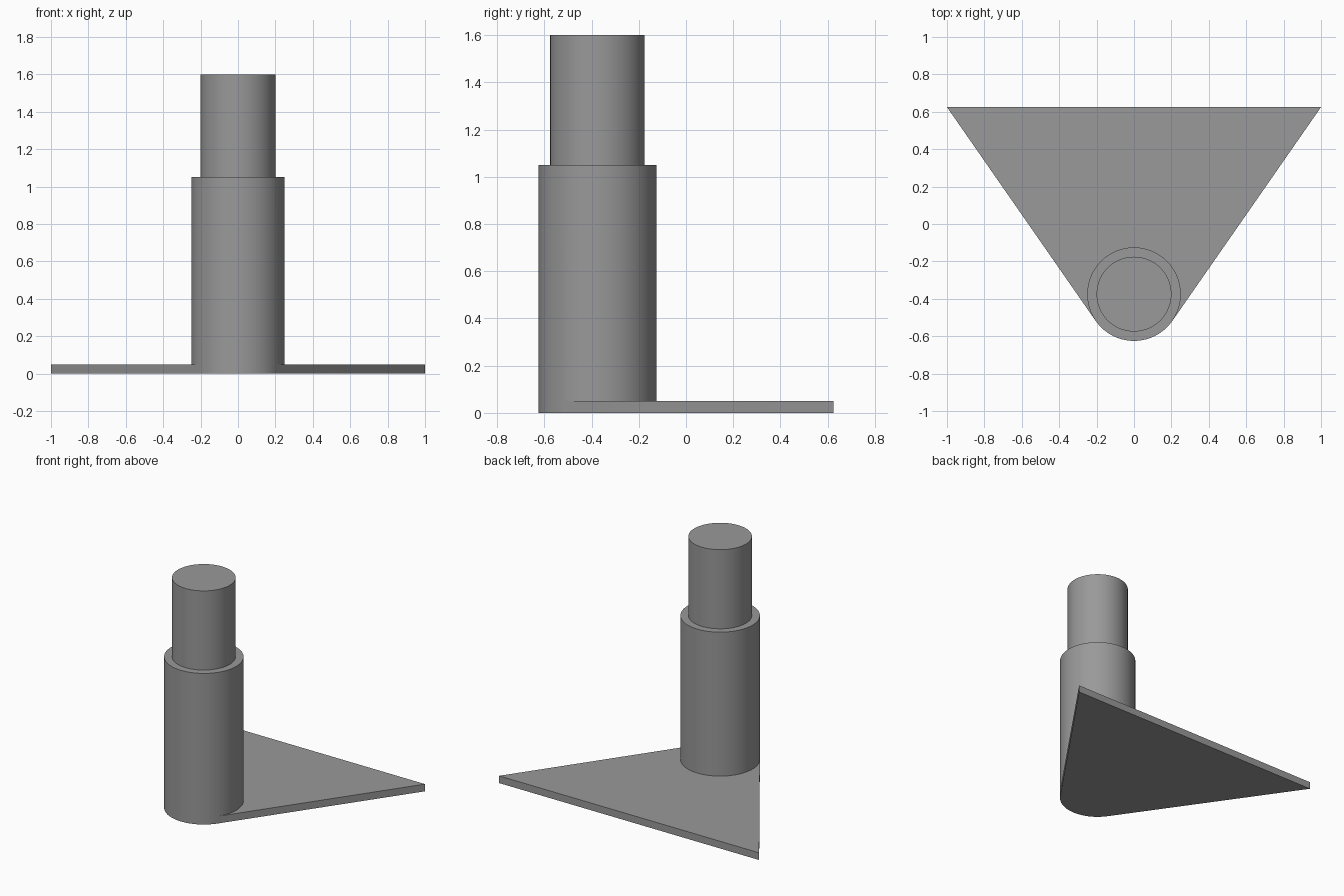
import bpy, bmesh, math

if "Cube" in bpy.data.objects:
    bpy.data.objects.remove(bpy.data.objects["Cube"])

CY = -0.375            # axis of the column
R, R_TOP = 0.25, 0.20  # column radii
PLATE, STEP, TOP = 0.05, 1.05, 1.60
BACK, HALF = 0.625, 1.0
N_FRONT, N_BACK = 28, 68

grey = bpy.data.materials.new("mid grey")
grey.diffuse_color = (0.32, 0.32, 0.32, 1)
grey.use_nodes = True
grey.node_tree.nodes["Principled BSDF"].inputs["Base Color"].default_value = grey.diffuse_color


def finish(bm, name):
    bmesh.ops.recalc_face_normals(bm, faces=bm.faces)
    me = bpy.data.meshes.new(name)
    bm.to_mesh(me)
    bm.free()
    me.materials.append(grey)
    ob = bpy.data.objects.new(name, me)
    bpy.context.collection.objects.link(ob)
    bpy.ops.object.select_all(action='DESELECT')
    ob.select_set(True)
    bpy.context.view_layer.objects.active = ob
    bpy.ops.object.shade_smooth_by_angle(angle=math.radians(30))
    return ob


# Angle at which the plate's slanted side touches the column
tangent = math.atan2(BACK - CY, HALF) - math.acos(R / math.hypot(HALF, BACK - CY))
left, right = math.pi - tangent, 2 * math.pi + tangent


def arc(a, b, n):
    return [a + (b - a) * i / n for i in range(n + 1)]


front = arc(left, right, N_FRONT)
back = arc(right, left + 2 * math.pi, N_BACK)

# Base plate and lower column as one closed body
bm = bmesh.new()


def ring(angles, r, z):
    return [bm.verts.new((r * math.cos(a), CY + r * math.sin(a), z)) for a in angles]


bottom = ring(front, R, 0)
mid = ring(back, R, PLATE)
upper = ring(front + back[1:-1], R, STEP)
corners = {(s, z): bm.verts.new((s * HALF, BACK, z)) for s in (-1, 1) for z in (0, PLATE)}
bl, br, tl, tr = (corners[k] for k in ((-1, 0), (1, 0), (-1, PLATE), (1, PLATE)))

bm.faces.new(bottom + [br, bl])                  # underside
bm.faces.new(mid + [tl, tr])                     # plate top around the column
bm.faces.new([bl, br, tr, tl])                   # rear edge
bm.faces.new([bottom[-1], br, tr, mid[0]])       # right edge
bm.faces.new([bl, bottom[0], mid[-1], tl])       # left edge
for i in range(N_FRONT):                         # column wall down to the ground
    face = [bottom[i], bottom[i + 1]]
    if i == N_FRONT - 1:
        face.append(mid[0])
    face += [upper[i + 1], upper[i]]
    if i == 0:
        face.append(mid[-1])
    bm.faces.new(face)
for i in range(N_BACK):                          # column wall above the plate
    j = N_FRONT + i
    bm.faces.new([mid[i], mid[i + 1], upper[(j + 1) % len(upper)], upper[j]])

# Shoulder and narrower upper pin
inner = ring(front + back[1:-1], R_TOP, STEP)
cap = ring(front + back[1:-1], R_TOP, TOP)
for low, high in ((upper, inner), (inner, cap)):
    for i in range(len(low)):
        k = (i + 1) % len(low)
        bm.faces.new([low[i], low[k], high[k], high[i]])
bm.faces.new(cap)
finish(bm, "stepped_post_on_plate")
